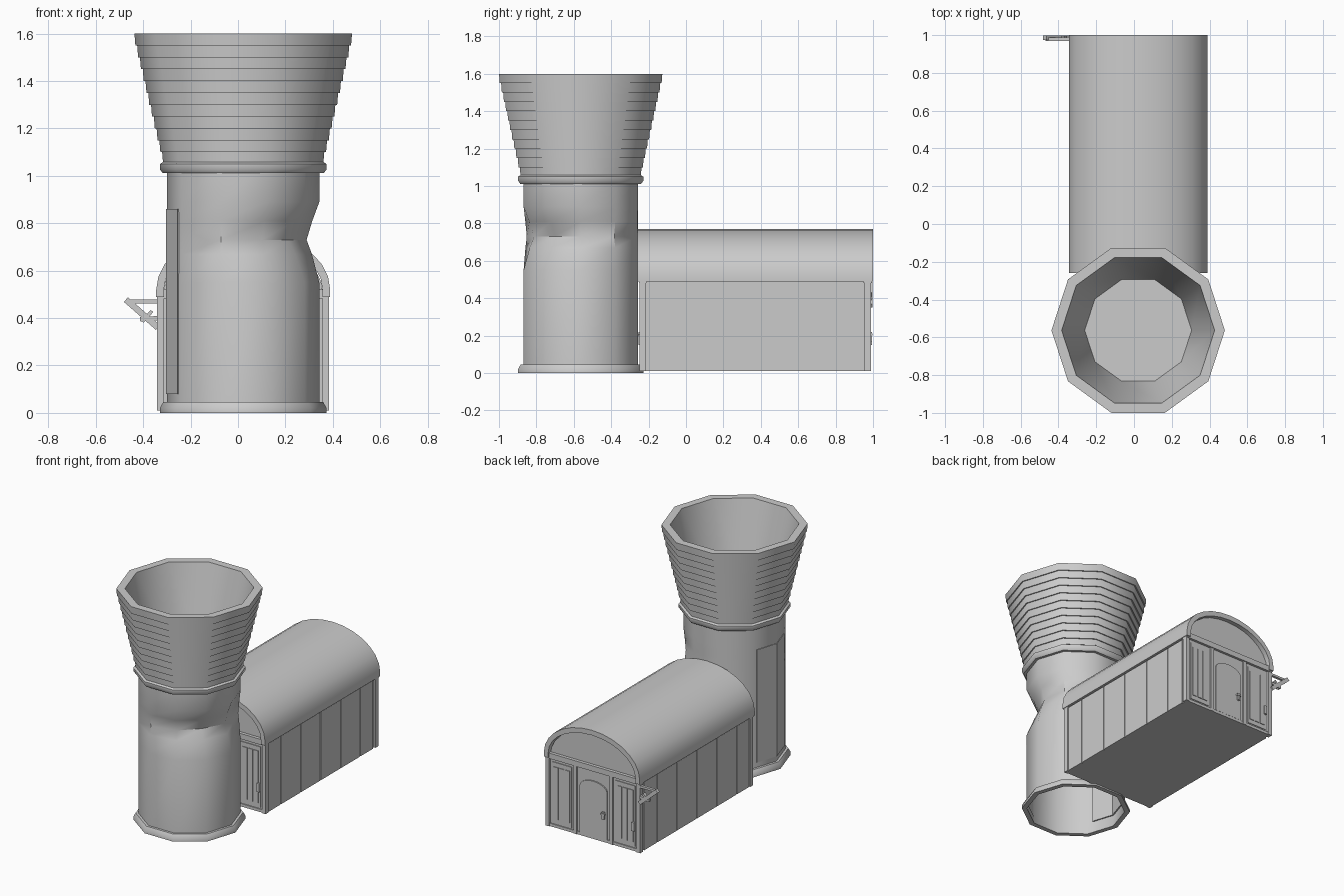
import bpy, bmesh, math
from mathutils import Vector

if "Cube" in bpy.data.objects:
    bpy.data.objects.remove(bpy.data.objects["Cube"])

TOWER = Vector((0.022, -0.563, 0))
HOUSE = Vector((0.022, 0.37, 0))
SIDES = 10

grey = bpy.data.materials.new("plain_grey")
grey.use_nodes = True
grey.diffuse_color = (0.6, 0.6, 0.6, 1)
grey.node_tree.nodes["Principled BSDF"].inputs["Base Color"].default_value = (0.6, 0.6, 0.6, 1)


def finish(bm, name, origin, smooth=False):
    bmesh.ops.remove_doubles(bm, verts=bm.verts, dist=1e-5)
    bmesh.ops.recalc_face_normals(bm, faces=bm.faces)
    mesh = bpy.data.meshes.new(name)
    bm.to_mesh(mesh)
    bm.free()
    mesh.materials.append(grey)
    obj = bpy.data.objects.new(name, mesh)
    obj.location = origin
    bpy.context.collection.objects.link(obj)
    if smooth:
        bpy.ops.object.select_all(action='DESELECT')
        obj.select_set(True)
        bpy.context.view_layer.objects.active = obj
        bpy.ops.object.shade_smooth_by_angle(angle=math.radians(40))
    return obj


def lathe(name, profile, closed=False, shape=lambda angle, r, z: r):
    """Sweep (radius, height) points round the tower axis."""
    bm = bmesh.new()
    rows = []
    for i in range(SIDES):
        a = math.tau * i / SIDES
        rows.append([bm.verts.new((shape(a, r, z) * math.cos(a), shape(a, r, z) * math.sin(a), z))
                     for r, z in profile])
    n = len(profile)
    for i in range(SIDES):
        p, q = rows[i], rows[(i + 1) % SIDES]
        for j in range(n if closed else n - 1):
            k = (j + 1) % n
            bm.faces.new((p[j], q[j], q[k], p[k]))
    return finish(bm, name, TOWER, True)


def prism(name, points, lo, hi, axis, origin, turn=1, smooth=False):
    """Extrude a 2D outline along y or z; turn=-1 spins it half a turn."""
    bm = bmesh.new()

    def place(p, t):
        x, y, z = (p[0], t, p[1]) if axis == 'y' else (p[0], p[1], t)
        return bm.verts.new((x * turn, y * turn, z))
    a = [place(p, lo) for p in points]
    b = [place(p, hi) for p in points]
    bm.faces.new(a)
    bm.faces.new(b)
    for i in range(len(points)):
        j = (i + 1) % len(points)
        bm.faces.new((a[i], a[j], b[j], b[i]))
    return finish(bm, name, origin, smooth)


def box(name, x, y, z, turn=1):
    outline = [(x[0], z[0]), (x[1], z[0]), (x[1], z[1]), (x[0], z[1])]
    return prism(name, outline, y[0], y[1], 'y', HOUSE, turn)


def arch(half, base, rise, steps=14):
    return [(half * math.cos(math.pi * i / steps), base + rise * math.sin(math.pi * i / steps))
            for i in range(steps + 1)]


# Tower column with a dent in its front corner
DENT = {0.67: 0.58, 0.73: 1.0, 0.81: 0.55}


def dented(angle, r, z):
    off = (math.degrees(angle) + 38 + 180) % 360 - 180
    return r - 0.085 * DENT.get(z, 0) * math.exp(-(off / 56) ** 2)


lathe("tower_column", [(0.321, z) for z in (0.01, 0.55, 0.67, 0.73, 0.81, 0.89, 1.04)], shape=dented)

# Collars at the foot and neck
lathe("foot_collar", [(0.318, 0), (0.352, 0), (0.352, 0.02), (0.338, 0.045), (0.318, 0.045)], True)
lathe("neck_collar", [(0.318, 1.012), (0.34, 1.012), (0.352, 1.028), (0.352, 1.05), (0.336, 1.06),
                      (0.318, 1.06)], True)

# Flared top clad in overlapping boards
funnel = [(0, 1.05), (0.283, 1.05), (0.405, 1.6)]
for i in reversed(range(11)):
    r, z = 0.338 + 0.0117 * i, 1.05 + 0.05 * i
    funnel += [(r + 0.004, z + 0.05), (r, z)]
lathe("flared_top", funnel + [(0, 1.04)])

# Tall curved hatch on the tower side
edge = [(-0.273, 0.15), (-0.321, 0), (-0.273, -0.15)]
hatch = [(x * 1.012, y * 1.012) for x, y in edge] + [(x * 0.97, y * 0.97) for x, y in reversed(edge)]
prism("tower_hatch", hatch, 0.08, 0.86, 'z', TOWER)

# House body and barrel roof
box("house_body", (-0.35, 0.35), (-0.605, 0.605), (0.01, 0.51))
shell = [(0.367, 0.49)] + arch(0.367, 0.52, 0.25) + [(-0.367, 0.49), (-0.335, 0.49)]
shell += list(reversed(arch(0.335, 0.52, 0.215))) + [(0.335, 0.49)]
prism("barrel_roof", shell, -0.63, 0.63, 'y', HOUSE, smooth=True)
prism("gable_infill", arch(0.337, 0.5, 0.237), -0.6, 0.6, 'y', HOUSE)

# Wall boards down both long sides
cuts = [-0.585, -0.445, -0.225, -0.01, 0.21, 0.425, 0.57]
for side in (-1, 1):
    x = sorted((side * 0.345, side * 0.358))
    for a, b in zip(cuts, cuts[1:]):
        box("side_board", x, (a + 0.003, b - 0.003), (0.01, 0.482))

# Both end walls, one a half turn of the other
for turn in (1, -1):
    box("end_beam", (-0.363, 0.363), (0.58, 0.622), (0.482, 0.52), turn)
    box("end_sill", (-0.35, 0.35), (0.6, 0.612), (0.01, 0.03), turn)
    for side in (-1, 1):
        def span(a, b):
            return sorted((side * a, side * b))
        box("corner_post", span(0.335, 0.363), (0.585, 0.618), (0.01, 0.49), turn)
        box("door_post", span(0.125, 0.15), (0.6, 0.616), (0.01, 0.49), turn)
        # Framed plank panel beside the door
        box("panel_frame", span(0.168, 0.318), (0.6, 0.61), (0.04, 0.46), turn)
        for k in range(3):
            a = 0.182 + 0.043 * k
            box("panel_plank", span(a, a + 0.036), (0.605, 0.615), (0.07, 0.43), turn)
    door = [(-0.105, 0.03), (0.105, 0.03)] + arch(0.105, 0.355, 0.055, 10)
    prism("arched_door", door, 0.6, 0.613, 'y', HOUSE, turn)
    box("door_latch", (-0.088, -0.072), (0.61, 0.624), (0.17, 0.22), turn)
    box("door_knob", (-0.095, -0.065), (0.61, 0.628), (0.2, 0.212), turn)
    box("panel_handle", (-0.318, -0.298), (0.605, 0.624), (0.15, 0.21), turn)


# Bracket on the back corner
def bar(name, start, end, thick, y):
    a, b = Vector(start), Vector(end)
    d = (b - a).normalized()
    n = Vector((-d.y, d.x)) * thick / 2
    prism(name, [a + n, b + n, b - n, a - n], y[0], y[1], 'y', HOUSE)


bar("bracket_top", (-0.36, 0.47), (-0.49, 0.47), 0.015, (0.6, 0.618))
bar("bracket_brace", (-0.36, 0.36), (-0.495, 0.478), 0.026, (0.605, 0.628))
bar("bracket_rail", (-0.36, 0.4), (-0.435, 0.395), 0.018, (0.602, 0.625))
bar("bracket_strut", (-0.385, 0.43), (-0.425, 0.385), 0.014, (0.602, 0.625))
